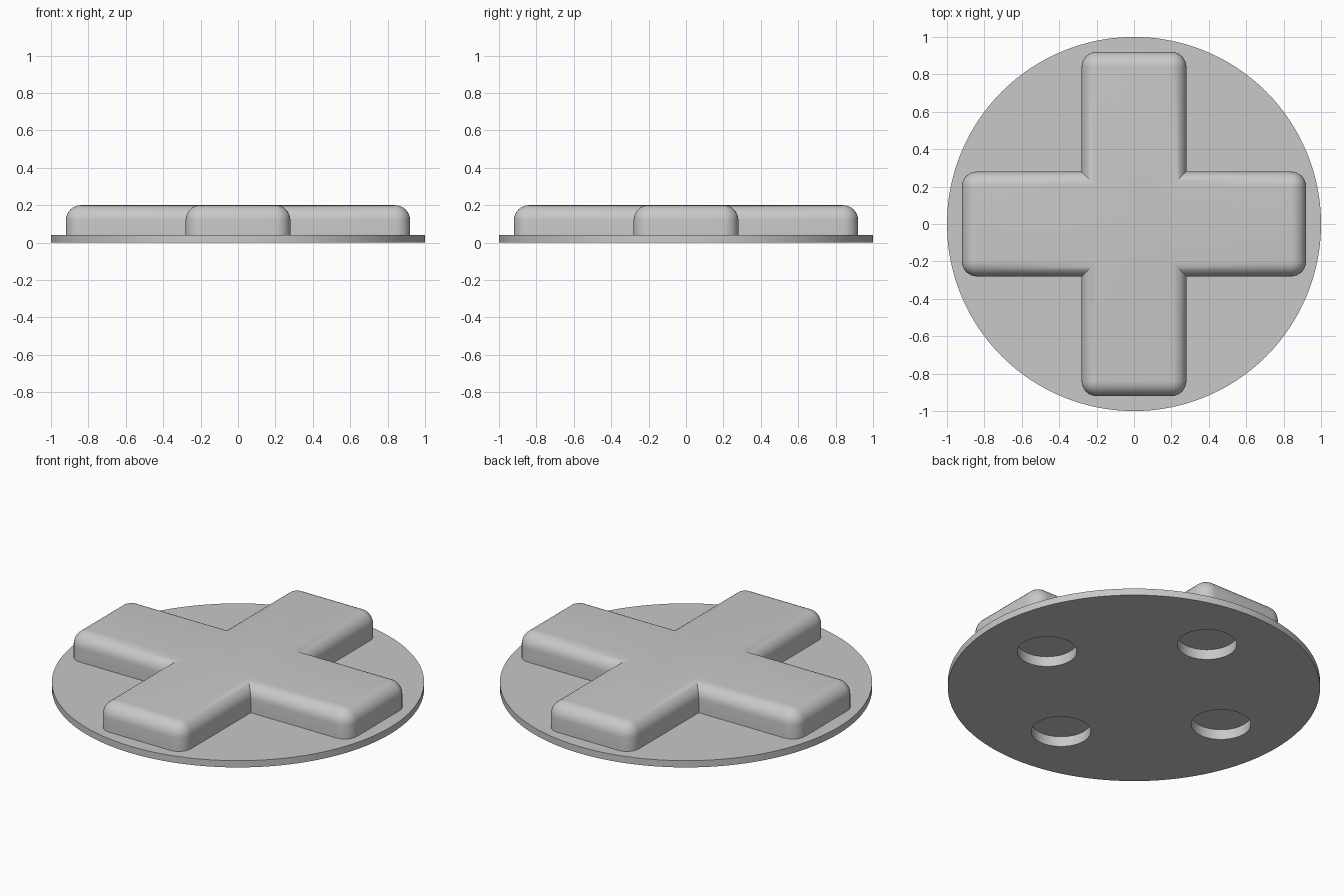
import bpy, bmesh, math
from mathutils import Matrix

if "Cube" in bpy.data.objects:
    bpy.data.objects.remove(bpy.data.objects["Cube"])

PLATE_T, TOP = 0.04, 0.20        # plate thickness, overall height
HALF_L, HALF_W = 0.92, 0.28      # cross arm reach and half width
FILLET, STEPS = 0.08, 8          # rounding of the cross

grey = bpy.data.materials.new("light grey")
grey.diffuse_color = (0.58, 0.58, 0.58, 1)
grey.use_nodes = True
grey.node_tree.nodes["Principled BSDF"].inputs["Base Color"].default_value = grey.diffuse_color


def finish(bm, name):
    bmesh.ops.recalc_face_normals(bm, faces=bm.faces)
    mesh = bpy.data.meshes.new(name)
    bm.to_mesh(mesh)
    bm.free()
    mesh.materials.append(grey)
    obj = bpy.data.objects.new(name, mesh)
    bpy.context.collection.objects.link(obj)
    return obj


def cylinders(name, centres, radius, z0, z1, sides):
    bm = bmesh.new()
    for x, y in centres:
        bmesh.ops.create_cone(bm, cap_ends=True, segments=sides, radius1=radius,
                              radius2=radius, depth=z1 - z0,
                              matrix=Matrix.Translation((x, y, (z0 + z1) / 2)))
    return finish(bm, name)


def cross_outline(d):
    """Plus-shaped outline moved inwards by d, with rounded arm ends."""
    pts = []
    cx, cy, r = HALF_L - FILLET, HALF_W - FILLET, FILLET - d
    for k in range(4):
        c, s = round(math.cos(k * math.pi / 2)), round(math.sin(k * math.pi / 2))
        arm = []
        for sign in (-1, 1):
            for i in range(STEPS + 1):
                a = math.pi / 2 * (i / STEPS - (1 if sign < 0 else 0))
                arm.append((cx + r * math.cos(a), sign * cy + r * math.sin(a)))
        arm.append((HALF_W - d, HALF_W - d))     # sharp inner corner
        pts += [(x * c - y * s, x * s + y * c) for x, y in arm]
    return pts


def raised_cross():
    levels = [(0, PLATE_T / 2)]
    for i in range(STEPS + 1):
        a = math.pi / 2 * i / STEPS
        levels.append((FILLET * (1 - math.cos(a)), TOP - FILLET * (1 - math.sin(a))))
    bm = bmesh.new()
    rings = [[bm.verts.new((x, y, z)) for x, y in cross_outline(d)] for d, z in levels]
    n = len(rings[0])
    for lo, hi in zip(rings, rings[1:]):
        for i in range(n):
            j = (i + 1) % n
            bm.faces.new((lo[i], lo[j], hi[j], hi[i]))
    bm.faces.new(rings[0][::-1])
    bm.faces.new(rings[-1])
    bmesh.ops.remove_doubles(bm, verts=bm.verts, dist=1e-5)
    return finish(bm, "raised_cross")


# Round base plate, cross on top, four round pockets underneath
body = cylinders("plate_with_cross", [(0, 0)], 1.0, 0, PLATE_T, 128)
cross = raised_cross()
R = 0.61
pockets = cylinders("pocket_cutter", [(R, 0), (0, R), (-R, 0), (0, -R)],
                    0.16, -0.1, 0.06, 64)

bpy.context.view_layer.objects.active = body
body.select_set(True)
for tool, operation in ((cross, 'UNION'), (pockets, 'DIFFERENCE')):
    mod = body.modifiers.new(operation.lower(), 'BOOLEAN')
    mod.operation, mod.object, mod.solver = operation, tool, 'EXACT'
    bpy.ops.object.modifier_apply(modifier=mod.name)
    bpy.data.objects.remove(tool)

bpy.ops.object.shade_smooth_by_angle(angle=math.radians(30))
